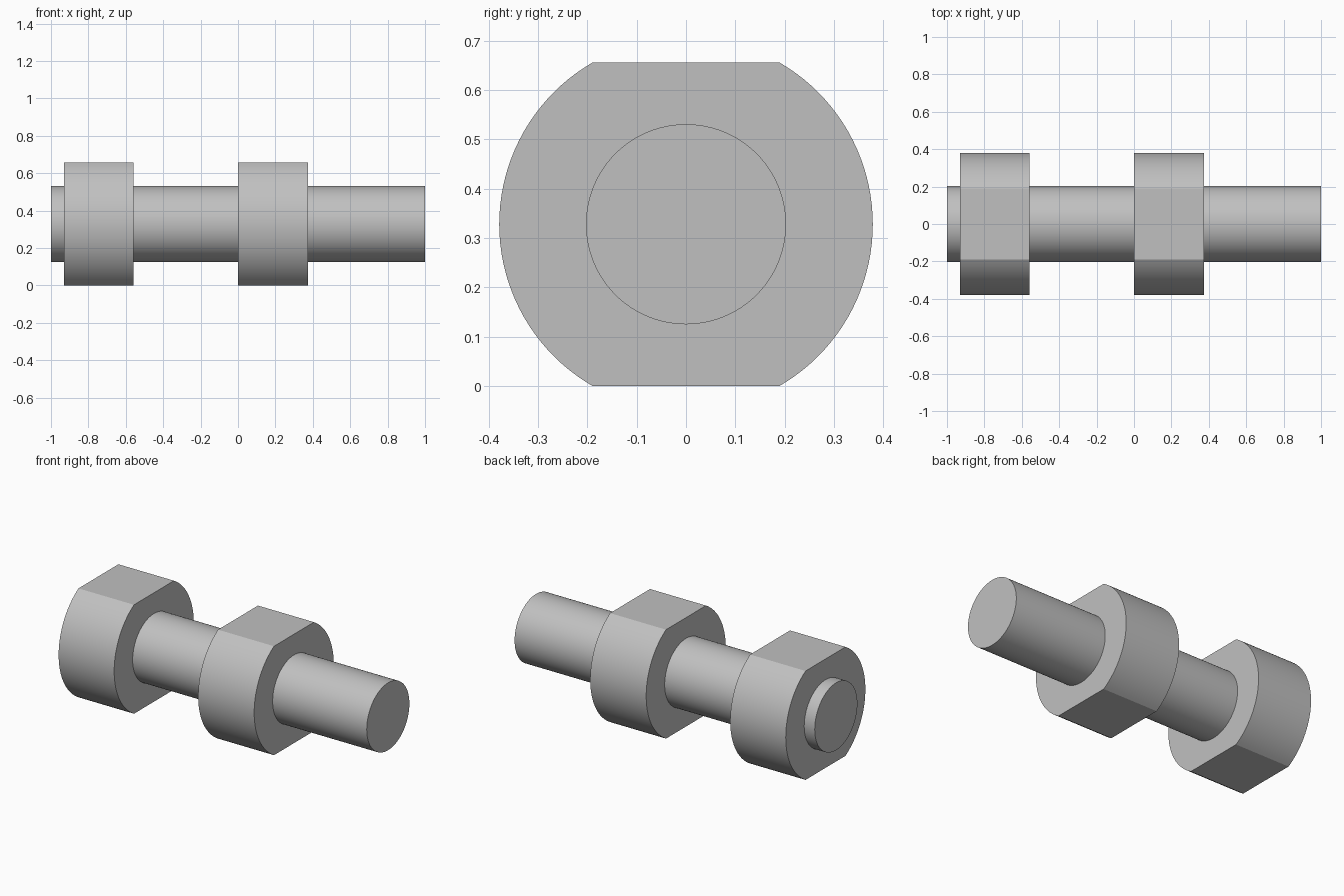
import bpy
import bmesh
import math

cube = bpy.data.objects.get("Cube")
if cube:
    bpy.data.objects.remove(cube, do_unlink=True)

COLLAR_RADIUS = 0.379
AXIS_Z = 0.328          # also half the height across the collar flats
SHAFT_RADIUS = 0.203

steel = bpy.data.materials.new("grey_steel")
steel.use_nodes = True
grey = (0.53, 0.53, 0.53, 1)
steel.diffuse_color = grey
steel.node_tree.nodes["Principled BSDF"].inputs["Base Color"].default_value = grey


def arc(radius, start, end, steps):
    """Points on an arc in the y-z plane around the shaft axis."""
    angles = [start + (end - start) * i / steps for i in range(steps + 1)]
    return [(radius * math.cos(a), AXIS_Z + radius * math.sin(a)) for a in angles]


def extrude_along_x(name, profile, x0, x1):
    """Solid with a y-z profile, running from x0 to x1."""
    bm = bmesh.new()
    cap = bm.faces.new([bm.verts.new((x0, y, z)) for y, z in profile])
    result = bmesh.ops.extrude_face_region(bm, geom=[cap], use_keep_orig=True)
    moved = [v for v in result["geom"] if isinstance(v, bmesh.types.BMVert)]
    bmesh.ops.translate(bm, verts=moved, vec=(x1 - x0, 0, 0))
    bmesh.ops.recalc_face_normals(bm, faces=bm.faces)
    mesh = bpy.data.meshes.new(name)
    bm.to_mesh(mesh)
    bm.free()
    mesh.materials.append(steel)
    obj = bpy.data.objects.new(name, mesh)
    bpy.context.collection.objects.link(obj)
    bpy.ops.object.select_all(action="DESELECT")
    obj.select_set(True)
    bpy.context.view_layer.objects.active = obj
    bpy.ops.object.shade_smooth_by_angle(angle=math.radians(15))
    return obj


# Round shaft
circle = arc(SHAFT_RADIUS, 0, math.tau, 96)[:-1]
extrude_along_x("shaft", circle, -1, 1)

# Two collars: discs with a flat on top and bottom
flat = math.asin(AXIS_Z / COLLAR_RADIUS)
collar = (arc(COLLAR_RADIUS, -flat, flat, 40)
          + arc(COLLAR_RADIUS, math.pi - flat, math.pi + flat, 40))
extrude_along_x("end_collar", collar, -0.93, -0.56)
extrude_along_x("middle_collar", collar, 0, 0.373)
